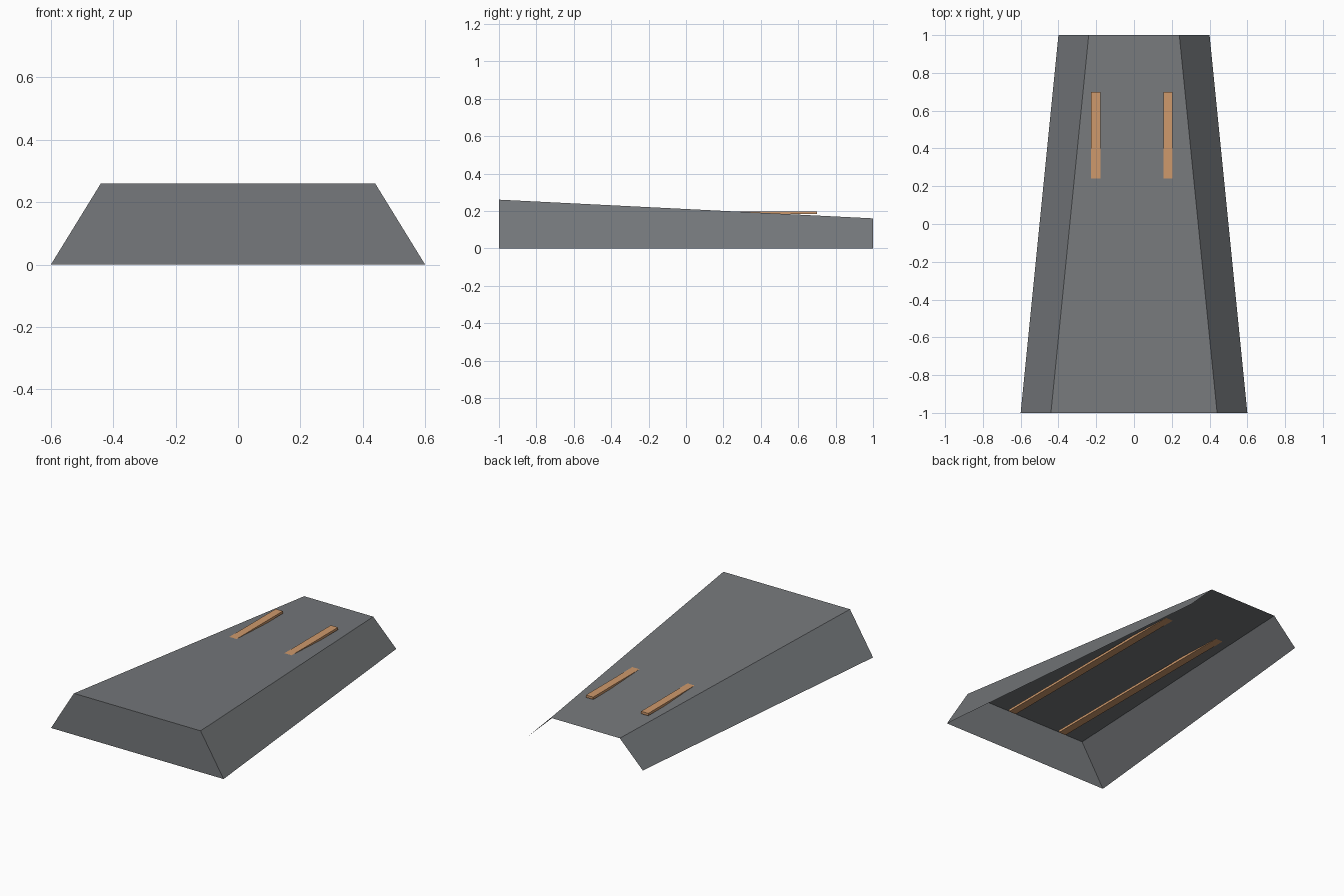
import bpy
import bmesh

cube = bpy.data.objects.get("Cube")
if cube:
    bpy.data.objects.remove(cube, do_unlink=True)


def make_material(name, rgb):
    mat = bpy.data.materials.new(name)
    mat.use_nodes = True
    mat.diffuse_color = (*rgb, 1)
    mat.node_tree.nodes["Principled BSDF"].inputs["Base Color"].default_value = (*rgb, 1)
    return mat


def add_object(name, bm, mat):
    mesh = bpy.data.meshes.new(name)
    bm.to_mesh(mesh)
    bm.free()
    mesh.materials.append(mat)
    obj = bpy.data.objects.new(name, mesh)
    bpy.context.collection.objects.link(obj)
    return obj


grey = make_material("slate grey", (0.18, 0.19, 0.20))
wood = make_material("light wood", (0.62, 0.32, 0.15))


def section(bm, y, bottom, top, height):
    """Open trapezoid running over the shell from left to right."""
    profile = [(bottom, 0), (top, height), (-top, height), (-bottom, 0)]
    return [bm.verts.new((x, y, z)) for x, z in profile]


# Tapered shell: sides, sloping deck and front wall, open below and behind
bm = bmesh.new()
front = section(bm, -1, 0.6, 0.44, 0.26)
back = section(bm, 1, 0.4, 0.24, 0.16)
for i in range(3):
    bm.faces.new((front[i], back[i], back[i + 1], front[i + 1]))
bm.faces.new(front)
bm.normal_update()
deck = max(bm.faces, key=lambda f: abs(f.normal.z))
if deck.normal.z < 0:
    bmesh.ops.reverse_faces(bm, faces=[f for f in bm.faces if abs(f.normal.y) < 0.9])
wall = max(bm.faces, key=lambda f: abs(f.normal.y))
if wall.normal.y > 0:
    bmesh.ops.reverse_faces(bm, faces=[wall])
add_object("sloped_shell", bm, grey)

# Level rails that pass through the sloping deck
for name, x in (("left_rail", 0.18), ("right_rail", -0.203)):
    bm = bmesh.new()
    bmesh.ops.create_cube(bm, size=1)
    bmesh.ops.scale(bm, vec=(0.05, 1.6, 0.015), verts=bm.verts)
    bmesh.ops.translate(bm, vec=(x, -0.1, 0.1905), verts=bm.verts)
    add_object(name, bm, wood)
